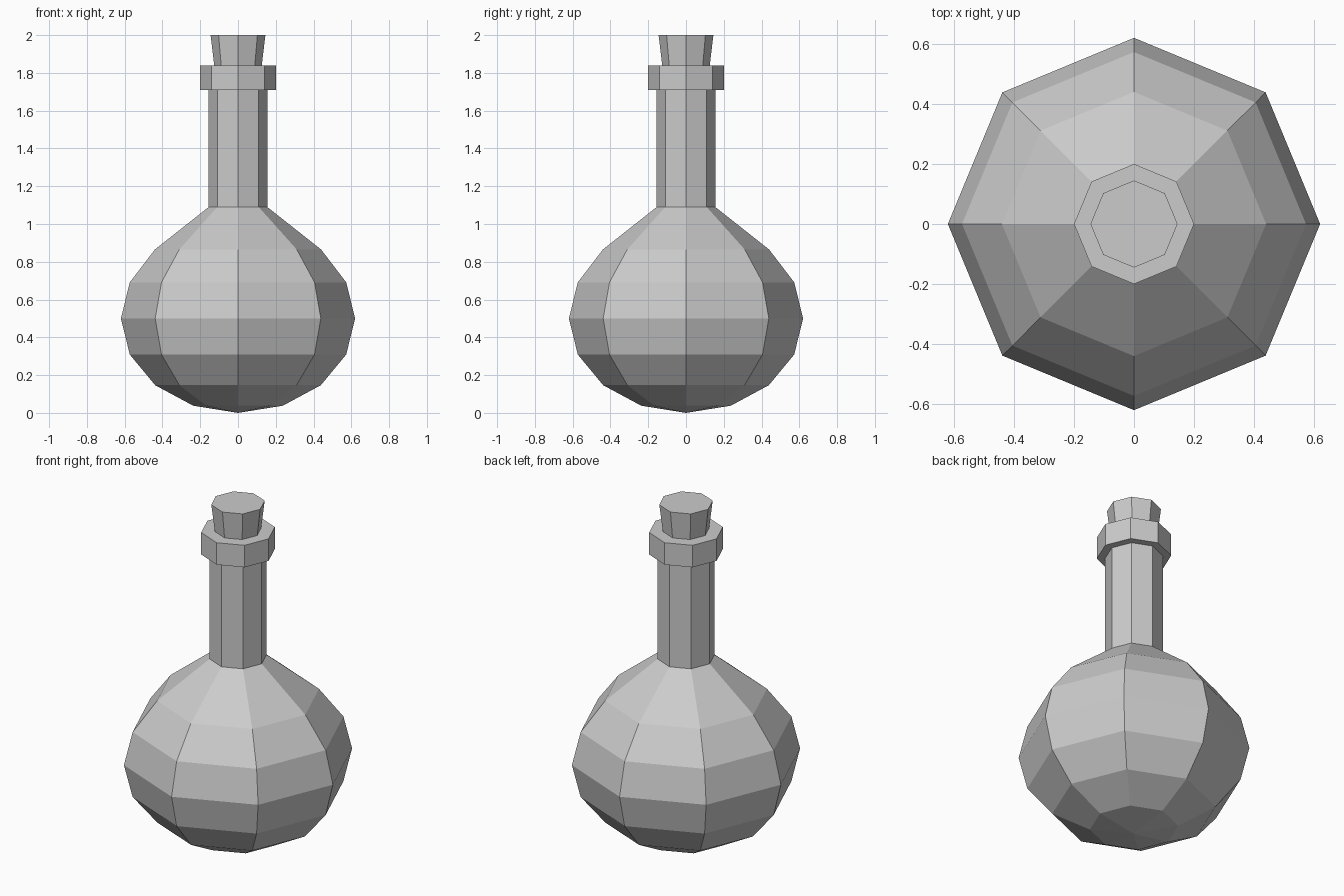
import bpy, bmesh
from math import sin, cos, pi

if "Cube" in bpy.data.objects:
    bpy.data.objects.remove(bpy.data.objects["Cube"])

SIDES = 8


def lathe(name, profile):
    """Revolve (radius, z) points into a closed flat-faced octagonal solid."""
    bm = bmesh.new()
    rings = []
    for r, z in profile:
        if r == 0:
            rings.append([bm.verts.new((0, 0, z))] * SIDES)
        else:
            rings.append([bm.verts.new((r * cos(2 * pi * i / SIDES), r * sin(2 * pi * i / SIDES), z))
                          for i in range(SIDES)])
    for a, b in zip(rings, rings[1:]):
        for i in range(SIDES):
            j = (i + 1) % SIDES
            bm.faces.new(list(dict.fromkeys((a[i], a[j], b[j], b[i]))))
    # cap open ends
    for end in (rings[0], rings[-1]):
        if end[0] is not end[1]:
            bm.faces.new(end)
    bmesh.ops.recalc_face_normals(bm, faces=bm.faces)
    mesh = bpy.data.meshes.new(name)
    bm.to_mesh(mesh)
    bm.free()
    obj = bpy.data.objects.new(name, mesh)
    bpy.context.collection.objects.link(obj)
    return obj


# flask: squashed round bulb, sloping shoulder, straight neck and wide lip
bulb = [(0, 0)] + [(0.62 * sin(k * pi / 8), 0.5 - 0.5 * cos(k * pi / 8)) for k in range(1, 6)]
shoulder = [(0.44, 0.865)]
neck = [(0.155, 1.09), (0.155, 1.71)]
lip = [(0.2, 1.71), (0.2, 1.84)]
lathe("flask", bulb + shoulder + neck + lip)

# tapered stopper, seated slightly into the lip
lathe("stopper", [(0.121, 1.80), (0.145, 2.0)])
